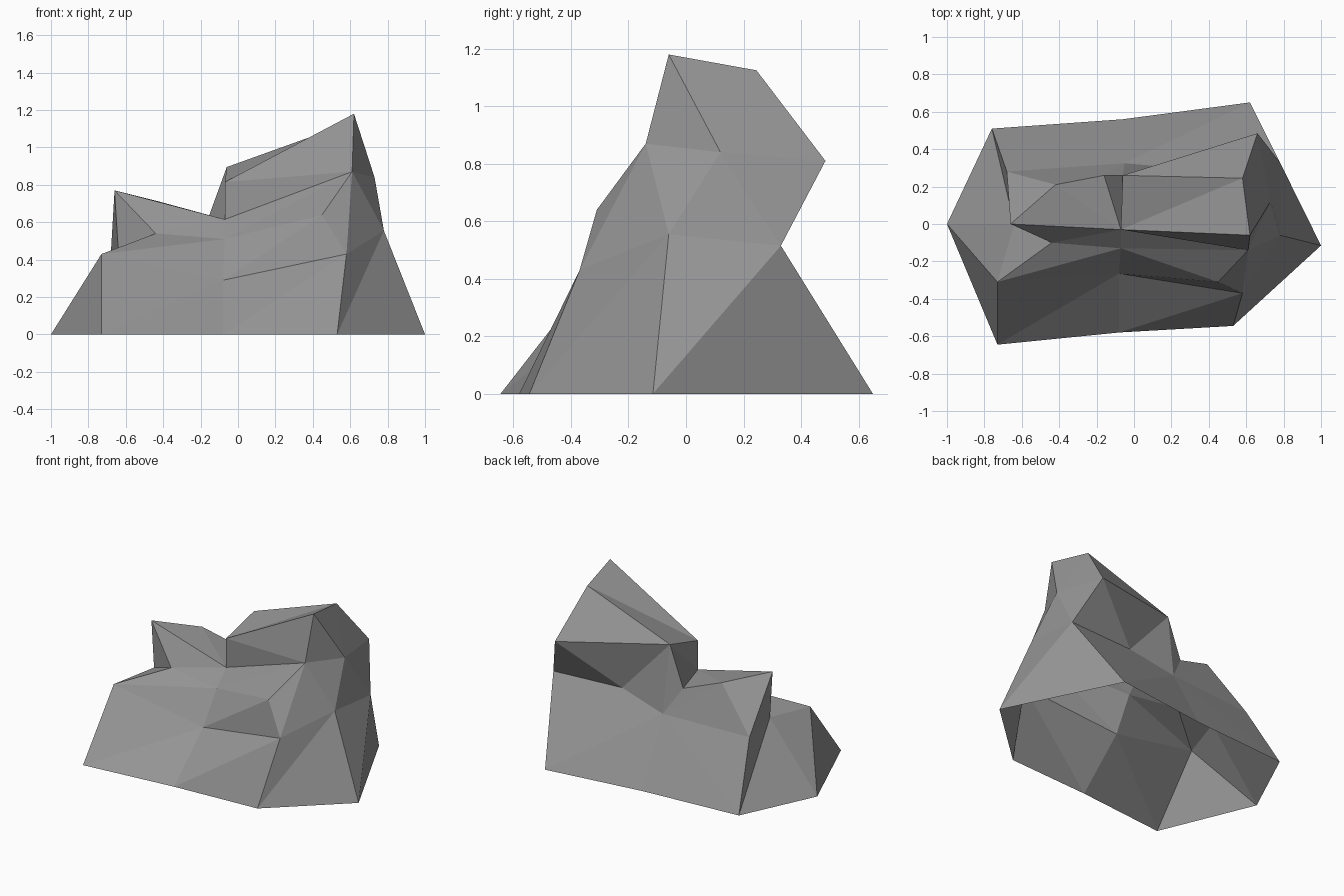
import bpy, bmesh

if "Cube" in bpy.data.objects:
    bpy.data.objects.remove(bpy.data.objects["Cube"])

# Corner points of the rock, grouped by height band: key -> (x, y, z)
base = dict(A=(-1, 0), B=(-.73, -.645), C=(-.08, -.58), D=(.53, -.545),
            E=(1, -.115), F=(.62, .65), G=(-.06, .56), H=(-.76, .51))
ring = dict(K=(-.73, -.31, .43), L=(-.08, -.265, .29), M=(.58, -.37, .43),
            J=(.78, -.06, .555), I=(.78, .33, .515), g=(-.05, .325, .44),
            V=(-.68, .28, .43), U=(-.64, 0, .45))
ledge = dict(S=(-.44, -.10, .54), R=(-.07, -.13, .51), N=(.45, -.31, .64),
             P=(.61, -.14, .87), T=(-.66, 0, .77), W=(-.42, .21, .71),
             Q=(-.07, -.03, .615), X=(-.16, .26, .62))
crag = dict(Z=(-.07, -.03, .815), Y=(-.06, .26, .895), a=(.62, -.06, 1.18),
            b=(.58, .245, 1.125), c=(.66, .485, .81), d=(.73, .12, .84),
            h=(.28, .295, .52))

bm = bmesh.new()
pts = {k: bm.verts.new((x, y, 0)) for k, (x, y) in base.items()}
for band in (ring, ledge, crag):
    pts.update({k: bm.verts.new(p) for k, p in band.items()})


def strip(keys):
    """Zigzag strip of triangles; a repeated key turns the corner."""
    for tri in zip(keys, keys[1:], keys[2:]):
        if len(set(tri)) == 3:
            bm.faces.new([pts[k] for k in tri])


strip("AKBLCMDJEIFgGgHVHUAK")      # sloping skirt all the way round, open below
strip("UKSKRLNMPJ")                # front ledge
strip("NPRQSTUV")                  # front slope and notch under left peak
strip("VTWQX")                     # top of left peak
strip("VWgXY")                     # back of left peak
strip("XQYZbadPdJdIdcbcYhgI")      # step, crag top, right side, back overhang
strip("cIh")                       # back recess
strip("QPZa")                      # front wall of crag

bmesh.ops.recalc_face_normals(bm, faces=bm.faces)
if sum(f.normal.z * f.calc_area() for f in bm.faces) < 0:
    bmesh.ops.reverse_faces(bm, faces=bm.faces)

mesh = bpy.data.meshes.new("rock_outcrop")
bm.to_mesh(mesh)
bm.free()
rock = bpy.data.objects.new("rock_outcrop", mesh)
bpy.context.collection.objects.link(rock)

# Single plain grey
grey = bpy.data.materials.new("stone_grey")
grey.diffuse_color = (.30, .30, .30, 1)
grey.use_nodes = True
grey.node_tree.nodes["Principled BSDF"].inputs["Base Color"].default_value = grey.diffuse_color
mesh.materials.append(grey)
